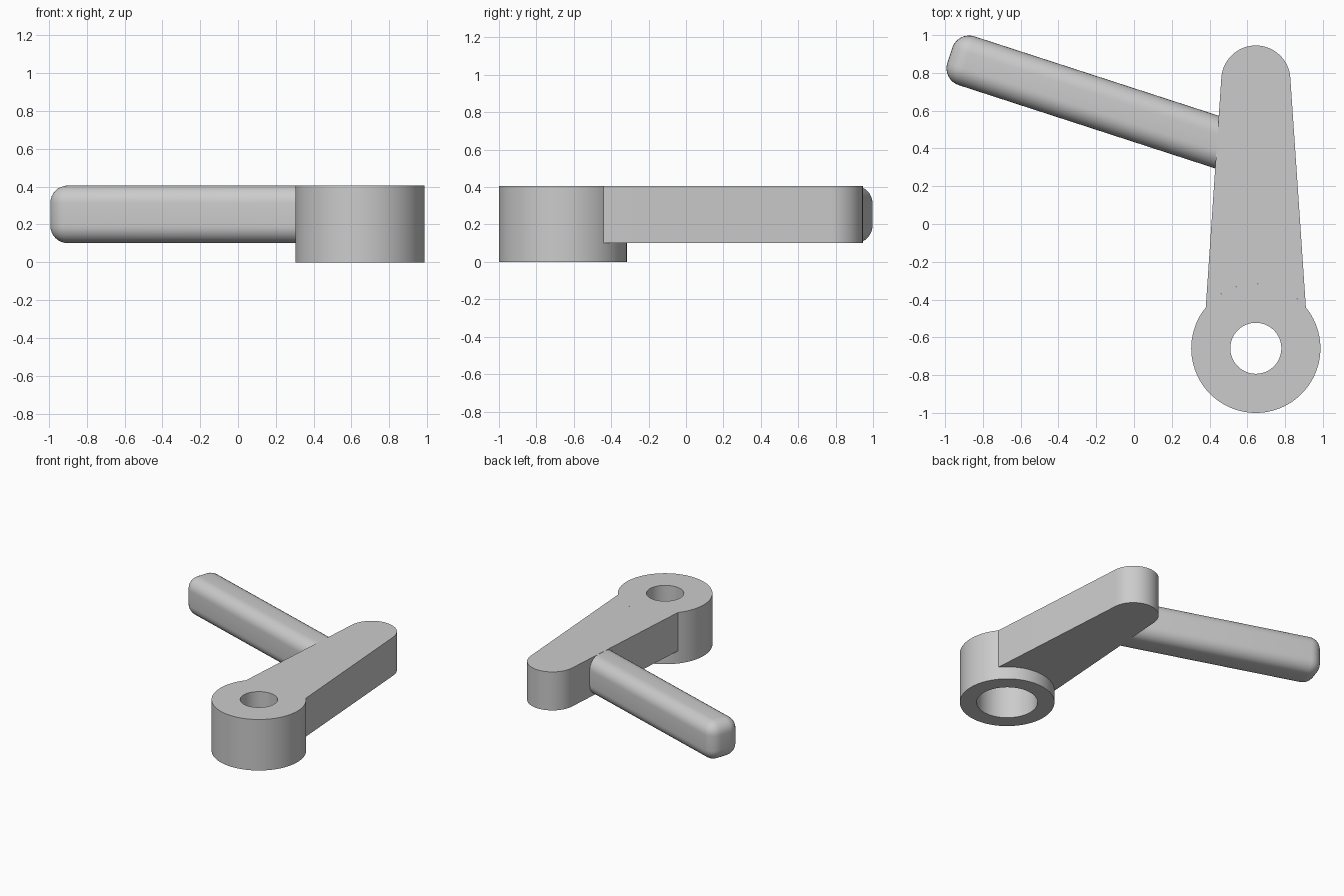
import bpy, bmesh, math
from mathutils import Matrix, Vector

if "Cube" in bpy.data.objects:
    bpy.data.objects.remove(bpy.data.objects["Cube"])

GREY = (0.6, 0.6, 0.6, 1)
mat = bpy.data.materials.new("light grey")
mat.use_nodes = True
mat.diffuse_color = GREY
mat.node_tree.nodes["Principled BSDF"].inputs["Base Color"].default_value = GREY

HUB = Vector((0.645, -0.658))   # centre of the round boss
HUB_R, TOP, UNDER = 0.342, 0.407, 0.1


def arc(centre, radius, start, end, steps):
    """Points along an arc, angles in degrees."""
    angles = [math.radians(start + (end - start) * i / steps) for i in range(steps + 1)]
    return [centre + radius * Vector((math.cos(a), math.sin(a))) for a in angles]


def finish(name, bm):
    bmesh.ops.recalc_face_normals(bm, faces=bm.faces)
    mesh = bpy.data.meshes.new(name)
    bm.to_mesh(mesh)
    bm.free()
    mesh.materials.append(mat)
    obj = bpy.data.objects.new(name, mesh)
    bpy.context.collection.objects.link(obj)
    bpy.ops.object.select_all(action="DESELECT")
    obj.select_set(True)
    bpy.context.view_layer.objects.active = obj
    bpy.ops.object.shade_smooth_by_angle(angle=math.radians(30))
    return obj


# Boss: turned ring with a through hole and a wider bore from below
bm = bmesh.new()
bore, wide, step = 0.135, 0.22, 0.265
profile = [(bore, TOP), (HUB_R, TOP), (HUB_R, 0), (wide, 0), (wide, step), (bore, step)]
verts = [bm.verts.new((HUB.x + r, HUB.y, z)) for r, z in profile]
edges = [bm.edges.new((verts[i - 1], verts[i])) for i in range(len(verts))]
bmesh.ops.spin(bm, geom=verts + edges, cent=(HUB.x, HUB.y, 0), axis=(0, 0, 1),
               angle=math.tau, steps=96, use_merge=True)
bmesh.ops.remove_doubles(bm, verts=bm.verts, dist=0.0001)
finish("boss", bm)

# Arm: tapered plate with a round tip, its root hollowed to fit the boss
bm = bmesh.new()
join = math.degrees(math.acos(0.265 / HUB_R))
outline = arc(Vector((HUB.x, 0.762)), 0.183, 4, 176, 48)
outline += arc(HUB, HUB_R, 180 - join, join, 28)
face = bm.faces.new([bm.verts.new((p.x, p.y, UNDER)) for p in outline])
ext = bmesh.ops.extrude_face_region(bm, geom=[face], use_keep_orig=True)
bmesh.ops.translate(bm, vec=(0, 0, TOP - UNDER),
                    verts=[g for g in ext["geom"] if isinstance(g, bmesh.types.BMVert)])
finish("arm", bm)

# Handle: slanted bar with all edges rounded, inner end buried in the arm
tip, root = Vector((-0.975, 0.893, 0)), Vector((0.62, 0.375, 0))
along = root - tip
bm = bmesh.new()
bmesh.ops.create_cube(bm, size=1, matrix=Matrix.Diagonal((along.length, 0.271, 0.305, 1)))
bmesh.ops.bevel(bm, geom=bm.edges[:], offset=0.093, segments=8, profile=0.5, affect="EDGES")
handle = finish("handle", bm)
handle.location = (tip + root) / 2 + Vector((0, 0, (TOP + UNDER) / 2))
handle.rotation_euler.z = math.atan2(along.y, along.x)
